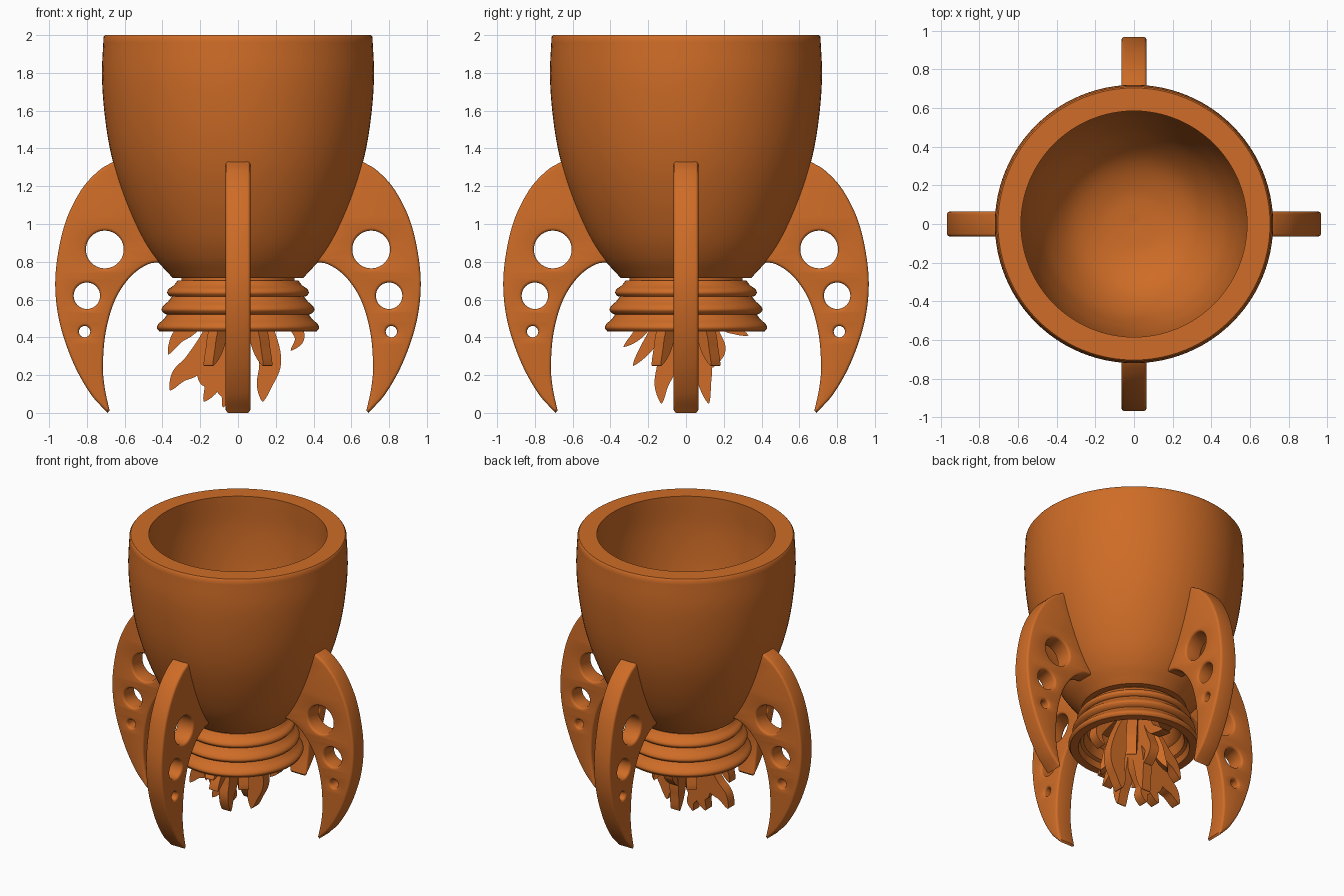
import bpy, bmesh, math
from mathutils import Vector

if "Cube" in bpy.data.objects:
    bpy.data.objects.remove(bpy.data.objects["Cube"])

orange = bpy.data.materials.new("burnt_orange")
orange.diffuse_color = (0.62, 0.15, 0.02, 1)
orange.use_nodes = True
orange.node_tree.nodes["Principled BSDF"].inputs["Base Color"].default_value = orange.diffuse_color


def smooth(points, steps=8):
    """Catmull-Rom curve through 2D points."""
    p = [Vector(q) for q in points]
    p = [2 * p[0] - p[1]] + p + [2 * p[-1] - p[-2]]
    out = []
    for a, b, c, d in zip(p, p[1:], p[2:], p[3:]):
        for i in range(steps):
            t = i / steps
            out.append(0.5 * (2 * b + (c - a) * t + (2 * a - 5 * b + 4 * c - d) * t * t
                              + (3 * b - a - 3 * c + d) * t ** 3))
    return out + [p[-2]]


def shade(ob, angle=40):
    bpy.ops.object.select_all(action='DESELECT')
    ob.select_set(True)
    bpy.context.view_layer.objects.active = ob
    bpy.ops.object.shade_smooth_by_angle(angle=math.radians(angle))


def lathe(name, profile, segments=96):
    """Turn an (r, z) profile around the z axis."""
    bm = bmesh.new()
    verts = [bm.verts.new((r, 0, z)) for r, z in profile]
    edges = [bm.edges.new(pair) for pair in zip(verts, verts[1:])]
    bmesh.ops.spin(bm, geom=verts + edges, cent=(0, 0, 0), axis=(0, 0, 1),
                   angle=math.tau, steps=segments)
    bmesh.ops.remove_doubles(bm, verts=bm.verts, dist=1e-5)
    bmesh.ops.recalc_face_normals(bm, faces=bm.faces)
    me = bpy.data.meshes.new(name)
    bm.to_mesh(me)
    bm.free()
    me.materials.append(orange)
    ob = bpy.data.objects.new(name, me)
    bpy.context.collection.objects.link(ob)
    shade(ob)
    return ob


def plate(name, outlines, thickness, bevel, angle):
    """Upright plate with rounded edges from (r, z) outlines, turned about z."""
    cu = bpy.data.curves.new(name, 'CURVE')
    cu.dimensions, cu.fill_mode = '2D', 'BOTH'
    cu.extrude = thickness / 2 - bevel
    cu.bevel_depth, cu.offset, cu.bevel_resolution = bevel, -bevel, 2
    for line in outlines:
        sp = cu.splines.new('POLY')
        sp.points.add(len(line) - 1)
        for pt, (x, y) in zip(sp.points, line):
            pt.co = (x, y, 0, 1)
        sp.use_cyclic_u = True
    ob = bpy.data.objects.new(name, cu)
    bpy.context.collection.objects.link(ob)
    ob.rotation_euler = (math.pi / 2, 0, angle)
    bpy.ops.object.select_all(action='DESELECT')
    ob.select_set(True)
    bpy.context.view_layer.objects.active = ob
    bpy.ops.object.convert(target='MESH')
    ob = bpy.context.object
    ob.data.materials.clear()
    ob.data.materials.append(orange)
    bm = bmesh.new()
    bm.from_mesh(ob.data)
    bmesh.ops.remove_doubles(bm, verts=bm.verts, dist=1e-5)
    bmesh.ops.recalc_face_normals(bm, faces=bm.faces)
    bm.to_mesh(ob.data)
    bm.free()
    shade(ob)


def circle(x, y, r, n=40):
    return [(x + r * math.cos(math.tau * i / n), y + r * math.sin(math.tau * i / n))
            for i in range(n)]


# Cup: thick wall with a round-bottomed hollow
outer = smooth([(0.36, 0.73), (0.44, 0.82), (0.515, 0.94), (0.595, 1.12), (0.66, 1.32),
                (0.70, 1.53), (0.72, 1.77), (0.712, 1.99)])
inner = smooth([(0.585, 2.0), (0.59, 1.77), (0.57, 1.53), (0.53, 1.32), (0.46, 1.12),
                (0.34, 0.96), (0.18, 0.88), (0, 0.86)])
lathe("cup", [(0, 0.715), (0.345, 0.715)] + outer + [(0.704, 2.0)] + inner)

# Nozzle: three flared rings, hollow underneath
rings = [(0, 0.73), (0.30, 0.73), (0.30, 0.70)]
for top_r, top_z, r, z in ((0.32, 0.70, 0.375, 0.64), (0.35, 0.615, 0.405, 0.55),
                           (0.375, 0.52, 0.43, 0.455)):
    rings += smooth([(top_r, top_z), (top_r + 0.02, top_z - 0.025), (r - 0.008, z + 0.015),
                     (r, z - 0.005), (r - 0.012, z - 0.022)], 4)
rings += [(0.42, 0.43), (0.365, 0.43), (0.35, 0.47), (0.33, 0.48), (0.31, 0.55),
          (0.29, 0.56), (0.26, 0.62), (0, 0.64)]
lathe("nozzle", rings)

# Fins: four curved legs with three round holes each
fin_outer = smooth([(0.66, 1.33), (0.74, 1.28), (0.83, 1.18), (0.91, 1.02), (0.955, 0.83),
                    (0.967, 0.65), (0.94, 0.46), (0.87, 0.26), (0.78, 0.1), (0.69, 0.0)])
fin_inner = smooth([(0.68, 0.012), (0.705, 0.13), (0.715, 0.25), (0.70, 0.43), (0.65, 0.6),
                    (0.57, 0.72), (0.48, 0.785), (0.40, 0.80)])
fin_root = [(0.38, 0.81), (0.42, 0.88), (0.50, 1.05), (0.58, 1.26), (0.60, 1.33)]
fin = [fin_outer + fin_inner + fin_root,
       circle(0.705, 0.865, 0.10), circle(0.80, 0.62, 0.07), circle(0.812, 0.43, 0.03)]
for i in range(4):
    plate(f"fin_{i + 1}", fin, 0.13, 0.015, i * math.pi / 2)


def tongue(name, spine, width, angle, thickness=0.07):
    """Flame tongue: swollen near the root, tapering to a point."""
    pts = smooth(spine, 6)
    left, right = [], []
    for i, p in enumerate(pts):
        t = i / (len(pts) - 1)
        d = (pts[min(i + 1, len(pts) - 1)] - pts[max(i - 1, 0)]).normalized()
        w = width * (0.03 + 0.97 * (1 - t) ** 0.8 * (0.6 + 0.8 * t))
        n = Vector((-d.y, d.x)) * w
        left.append(p + n)
        right.append(p - n)
    plate(name, [left + right[::-1]], thickness, 0.0, math.radians(angle))


# Flames: curling tongues (angle, half width, spine in r and z)
flames = [
    (0, 0.10, [(0.05, 0.60), (0.13, 0.42), (0.17, 0.27), (0.14, 0.15), (0.13, 0.06)]),
    (0, 0.05, [(0.20, 0.58), (0.30, 0.46), (0.325, 0.39), (0.28, 0.33)]),
    (180, 0.10, [(0.05, 0.60), (0.13, 0.40), (0.23, 0.26), (0.31, 0.20), (0.36, 0.12)]),
    (180, 0.07, [(0.15, 0.58), (0.25, 0.46), (0.32, 0.40), (0.37, 0.31)]),
    (180, 0.10, [(0.05, 0.55), (0.10, 0.35), (0.16, 0.22), (0.14, 0.14), (0.18, 0.06)]),
    (180, 0.07, [(0.0, 0.50), (0.02, 0.30), (0.08, 0.16), (0.06, 0.09), (0.08, 0.03)]),
    (270, 0.09, [(0.02, 0.60), (0.07, 0.40), (0.10, 0.25), (0.13, 0.15), (0.13, 0.05)]),
    (270, 0.06, [(0.08, 0.58), (0.16, 0.42), (0.22, 0.33), (0.28, 0.25)]),
    (270, 0.05, [(0.15, 0.58), (0.22, 0.46), (0.27, 0.40), (0.33, 0.35)]),
    (90, 0.08, [(0.02, 0.60), (0.06, 0.40), (0.09, 0.25), (0.10, 0.15), (0.12, 0.05)]),
    (90, 0.06, [(0.08, 0.58), (0.14, 0.42), (0.18, 0.33), (0.14, 0.24)]),
    (90, 0.05, [(0.15, 0.58), (0.21, 0.47), (0.26, 0.44), (0.33, 0.41)]),
]
for a in (45, 135, 225, 315):
    flames.append((a, 0.06, [(0.08, 0.58), (0.15, 0.42), (0.18, 0.33), (0.22, 0.25)]))
for i, (a, w, spine) in enumerate(flames):
    tongue(f"flame_{i + 1}", spine, w, a)
